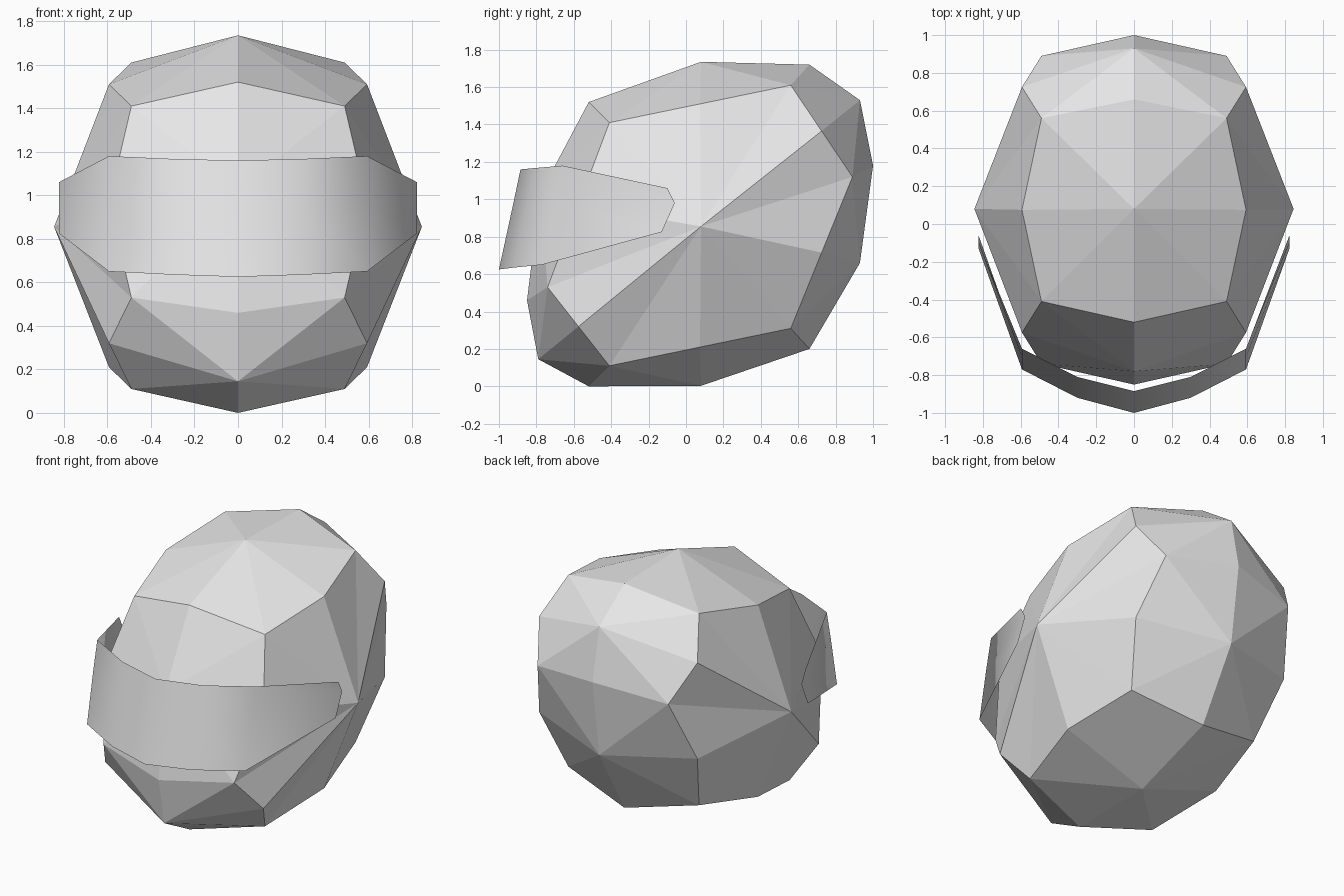
import bpy, bmesh

cube = bpy.data.objects.get("Cube")
if cube:
    bpy.data.objects.remove(cube, do_unlink=True)

grey = bpy.data.materials.new("light grey")
grey.use_nodes = True
colour = (0.8, 0.8, 0.8, 1)
grey.diffuse_color = colour
grey.node_tree.nodes["Principled BSDF"].inputs["Base Color"].default_value = colour


def finish(name, bm):
    mesh = bpy.data.meshes.new(name)
    bm.to_mesh(mesh)
    bm.free()
    mesh.materials.append(grey)
    obj = bpy.data.objects.new(name, mesh)
    bpy.context.collection.objects.link(obj)
    return obj


def fan(bm, centre, ring):
    for a, b in zip(ring, ring[1:] + ring[:1]):
        bm.faces.new((centre, a, b))


# Head: a faceted hexagonal drum, each panel raised to a point (y, z pairs)
corners = [(-0.41, 1.41), (0.56, 1.61), (0.89, 1.12), (0.56, 0.31), (-0.41, 0.11), (-0.74, 0.53)]
ridges = [(-0.52, 1.52), (0.66, 1.72), (1.0, 1.18), (0.66, 0.2), (-0.52, 0.0), (-0.85, 0.46)]
peaks = [(0.08, 1.735), (0.93, 1.53), (0.93, 0.66), (0.08, 0.003), (-0.79, 0.145), (-0.78, 1.03)]
bm = bmesh.new()
vert = bm.verts.new
ridge = [vert((0, y, z)) for y, z in ridges]
peak = [vert((0, y, z)) for y, z in peaks]
rims = []
for side in (-1, 1):
    rim = []
    for (y, z), (y2, z2) in zip(corners, corners[1:] + corners[:1]):
        rim.append(vert((side * 0.49, y, z)))
        rim.append(vert((side * 0.593, (y + y2) / 2, (z + z2) / 2)))
    fan(bm, vert((side * 0.845, 0.08, 0.855)), rim)
    rims.append(rim)
right, left = rims
for i in range(6):
    j, k = (i + 1) % 6, 2 * i
    n = 2 * j
    fan(bm, peak[i], [ridge[i], left[k], left[k + 1], left[n],
                      ridge[j], right[n], right[k + 1], right[k]])
bmesh.ops.recalc_face_normals(bm, faces=bm.faces)
finish("head", bm)

# Visor: an open curved band, half the columns given and the rest mirrored
half = [  # top, middle, bottom of each column
    [(0, -0.885, 1.16), (0, -0.925, 0.97), (0, -1.0, 0.625)],
    [(0.3, -0.81, 1.167), (0.3, -0.85, 0.97), (0.3, -0.92, 0.635)],
    [(0.593, -0.66, 1.18), (0.593, -0.705, 0.98), (0.593, -0.77, 0.65)],
    [(0.823, -0.1, 1.06), (0.823, -0.06, 0.98), (0.823, -0.13, 0.825)],
]
columns = [[(-x, y, z) for x, y, z in col] for col in half[:0:-1]] + half
bm = bmesh.new()
grid = [[bm.verts.new(p) for p in col] for col in columns]
for a, b in zip(grid, grid[1:]):
    for r in range(2):
        face = bm.faces.new((a[r], a[r + 1], b[r + 1], b[r]))
        face.smooth = True
finish("visor", bm)
